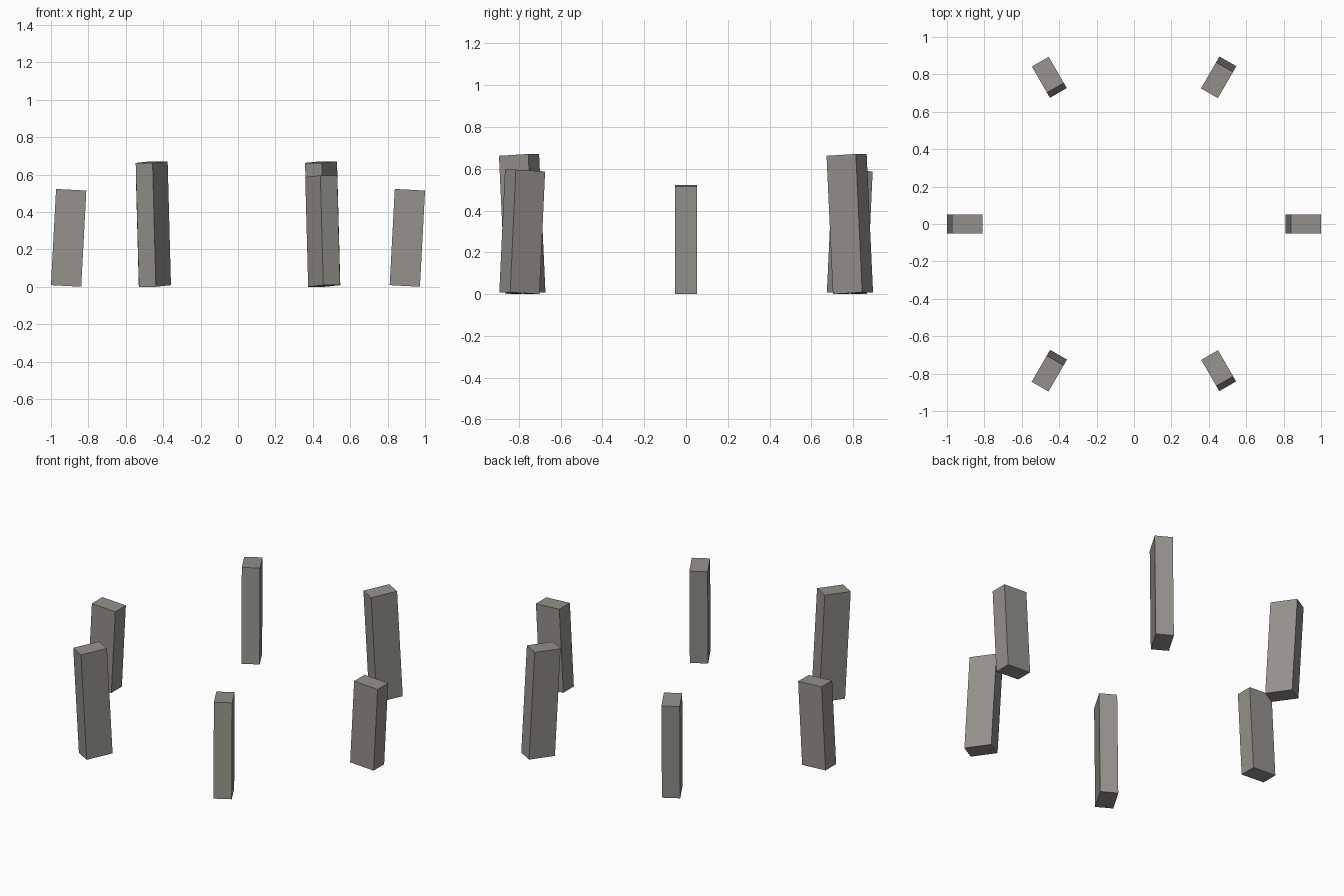
import bpy, math
from mathutils import Matrix, Vector

if "Cube" in bpy.data.objects:
    bpy.data.objects.remove(bpy.data.objects["Cube"])

# one flat stone colour
stone = bpy.data.materials.new("warm_grey_stone")
stone.diffuse_color = (0.30, 0.285, 0.26, 1)
stone.use_nodes = True
stone.node_tree.nodes["Principled BSDF"].inputs["Base Color"].default_value = stone.diffuse_color

RADIUS, DEPTH, WIDTH = 0.9055, 0.162, 0.104
HEIGHTS = (0.515, 0.663, 0.588)
TILT = math.radians(3.05)


def standing_stone(i):
    """Box on the ring, leaning outward and inward in turn."""
    h = HEIGHTS[i % 3]
    lean = TILT if i % 2 == 0 else -TILT
    lift = (h * math.cos(TILT) + DEPTH * math.sin(TILT)) / 2
    bpy.ops.mesh.primitive_cube_add(size=1)
    ob = bpy.context.object
    ob.name = f"standing_stone_{i + 1}"
    ob.data.transform(Matrix.Diagonal(Vector((DEPTH, WIDTH, h, 1))))
    ob.matrix_world = (Matrix.Rotation(math.radians(60 * i), 4, 'Z')
                       @ Matrix.Translation((RADIUS, 0, lift))
                       @ Matrix.Rotation(lean, 4, 'Y'))
    ob.data.materials.append(stone)


# ring of six stones
for i in range(6):
    standing_stone(i)
